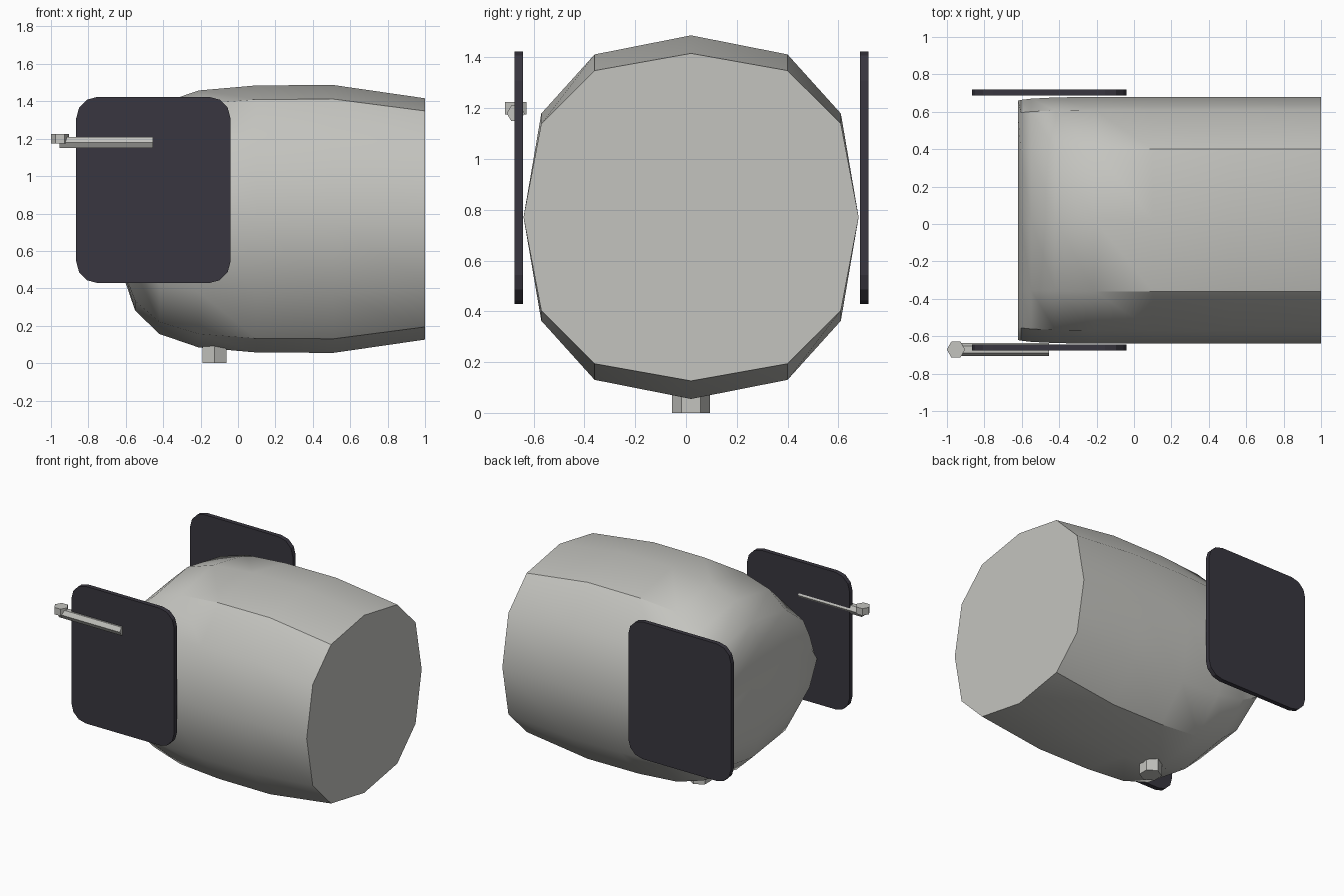
import bpy, bmesh, math
from mathutils import Matrix

if "Cube" in bpy.data.objects:
    bpy.data.objects.remove(bpy.data.objects["Cube"])


def material(name, rgb):
    m = bpy.data.materials.new(name)
    m.diffuse_color = (*rgb, 1)
    m.use_nodes = True
    m.node_tree.nodes["Principled BSDF"].inputs["Base Color"].default_value = m.diffuse_color
    return m


GREY = material("light grey", (0.55, 0.55, 0.52))
DARK = material("dark charcoal", (0.04, 0.037, 0.05))


def finish(name, bm, mat, smooth=False):
    bmesh.ops.recalc_face_normals(bm, faces=bm.faces[:])
    mesh = bpy.data.meshes.new(name)
    bm.to_mesh(mesh)
    bm.free()
    mesh.materials.append(mat)
    ob = bpy.data.objects.new(name, mesh)
    bpy.context.collection.objects.link(ob)
    if smooth:
        bpy.ops.object.select_all(action='DESELECT')
        bpy.context.view_layer.objects.active = ob
        ob.select_set(True)
        bpy.ops.object.shade_smooth_by_angle(angle=math.radians(35))
    return ob


def hex_prism(name, centre, radius, depth, rotation):
    bm = bmesh.new()
    bmesh.ops.create_cone(bm, cap_ends=True, segments=6, radius1=radius, radius2=radius,
                          depth=depth, matrix=Matrix.Translation(centre) @ rotation)
    return finish(name, bm, GREY)


# Barrel body: twelve-sided rings along x, flattening in height towards the nose
quarter = [(0, 1), (0.38, 0.895), (0.59, 0.57), (0.66, 0)]
half = quarter + [(y, -z) for y, z in quarter[-2::-1]]
ring = half + [(-y, z) for y, z in half[-2:0:-1]]
stations = [(1.0, 0.645, 1), (0.51, 0.716, 1), (0.1, 0.714, 1), (-0.21, 0.687, 1),
            (-0.42, 0.615, 0.995), (-0.55, 0.49, 0.985), (-0.605, 0.33, 0.975),
            (-0.62, 0.17, 0.97)]
bm = bmesh.new()
rings = [[bm.verts.new((x, 0.02 + y * w, 0.771 + z * h)) for y, z in ring]
         for x, h, w in stations]
for a, b in zip(rings, rings[1:]):
    for i in range(12):
        j = (i + 1) % 12
        bm.faces.new((a[i], a[j], b[j], b[i]))
bm.faces.new(rings[0])
bm.faces.new(rings[-1])
finish("barrel_body", bm, GREY, True)

# Rounded side plates
X0, X1, Z0, Z1, R = -0.865, -0.04, 0.428, 1.424, 0.115
corners = [(X1 - R, Z1 - R), (X0 + R, Z1 - R), (X0 + R, Z0 + R), (X1 - R, Z0 + R)]
for name, y in (("front_side_plate", -0.676), ("back_side_plate", 0.686)):
    bm = bmesh.new()
    outline = []
    for k, (cx, cz) in enumerate(corners):
        for s in range(4):
            t = math.radians(90 * k + 30 * s)
            outline.append(bm.verts.new((cx + R * math.cos(t), y, cz + R * math.sin(t))))
    face = bm.faces.new(outline)
    moved = bmesh.ops.extrude_face_region(bm, geom=[face])["geom"]
    bm.faces.ensure_lookup_table()
    bmesh.ops.translate(bm, vec=(0, 0.033, 0),
                        verts=[v for v in moved if isinstance(v, bmesh.types.BMVert)])
    finish(name, bm, DARK)

# Handle rod, its end knob and the peg under the body
quarter_z = Matrix.Rotation(math.pi / 2, 4, 'Z')
along_x = Matrix.Rotation(math.pi / 2, 4, 'Y')
# point the rod's corners towards +-y
hex_prism("handle_rod", (-0.705, -0.671, 1.18), 0.035, 0.5, along_x @ quarter_z @ quarter_z @
          Matrix.Rotation(0, 4, 'Z'))
hex_prism("handle_knob", (-0.952, -0.671, 1.2), 0.049, 0.05, quarter_z)
hex_prism("bottom_peg", (-0.126, 0.02, 0.075), 0.075, 0.15, Matrix.Identity(4))
